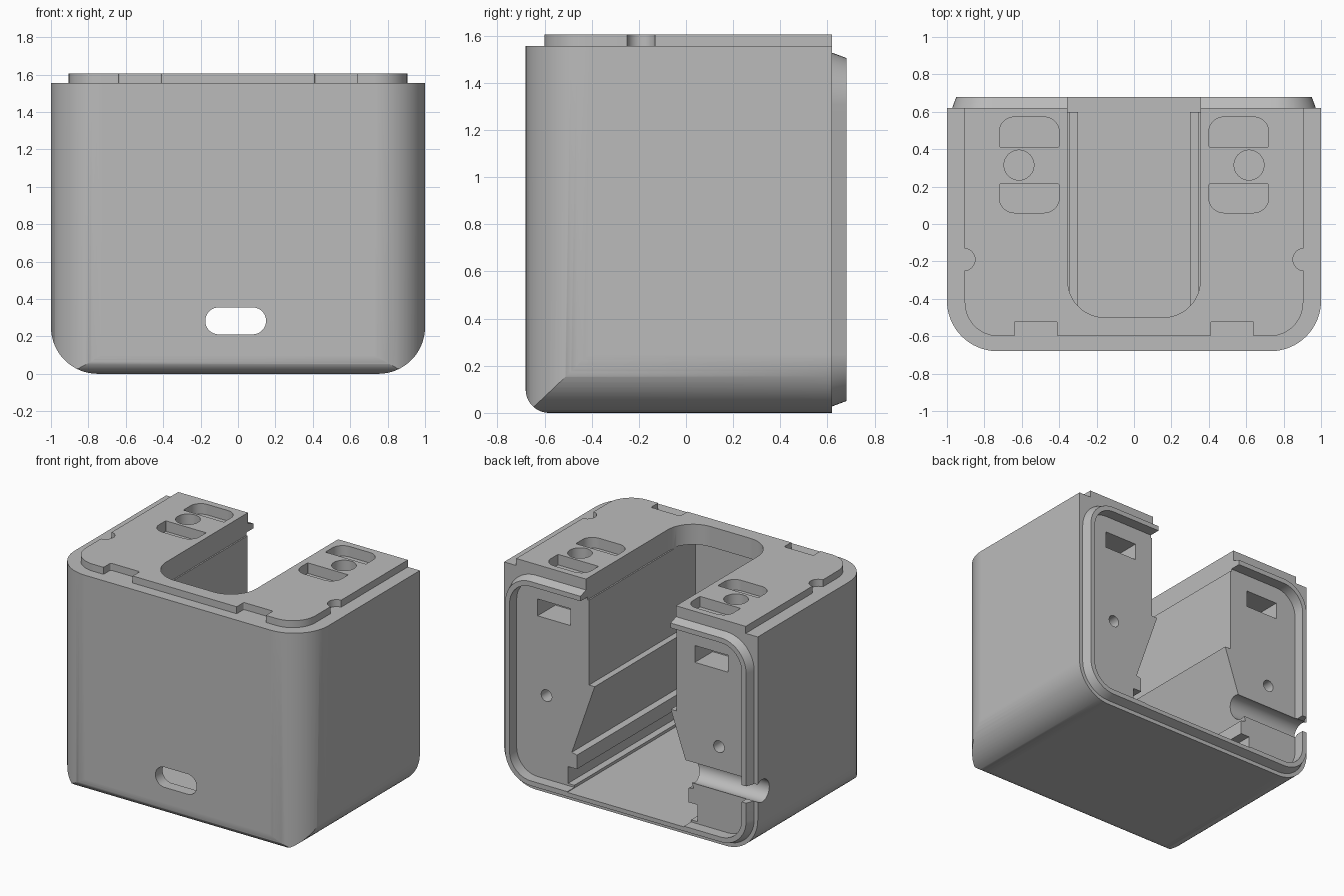
import bpy, bmesh, math
from mathutils import Vector

if "Cube" in bpy.data.objects:
    bpy.data.objects.remove(bpy.data.objects["Cube"], do_unlink=True)

grey = bpy.data.materials.new("plain_grey")
grey.use_nodes = True
grey.diffuse_color = (0.5, 0.5, 0.5, 1)
grey.node_tree.nodes["Principled BSDF"].inputs["Base Color"].default_value = (0.5, 0.5, 0.5, 1)


def rounded(u0, u1, v0, v1, radii, steps=12):
    """Rectangle outline; radii for corners low-left, low-right, up-right, up-left."""
    corners = [(u0, v0, 1, 1), (u1, v0, -1, 1), (u1, v1, -1, -1), (u0, v1, 1, -1)]
    pts = []
    for i, ((u, v, su, sv), r) in enumerate(zip(corners, radii)):
        if r == 0:
            pts.append((u, v))
            continue
        for k in range(steps + 1):
            a = math.pi * (1 + i / 2) + math.pi / 2 * k / steps
            pts.append((u + su * r + r * math.cos(a), v + sv * r + r * math.sin(a)))
    return pts


def circle(u, v, r, n=32):
    return [(u + r * math.cos(math.tau * k / n), v + r * math.sin(math.tau * k / n)) for k in range(n)]


def prism(name, axis, start, end, outline, end_outline=None):
    """Solid between an outline at start and one at end along an axis."""
    place = {"x": lambda u, v, t: (t, u, v), "y": lambda u, v, t: (u, t, v),
             "z": lambda u, v, t: (u, v, t)}[axis]
    bm = bmesh.new()
    a = [bm.verts.new(place(u, v, start)) for u, v in outline]
    b = [bm.verts.new(place(u, v, end)) for u, v in (end_outline or outline)]
    bm.faces.new(a)
    bm.faces.new(b)
    for i in range(len(a)):
        j = (i + 1) % len(a)
        bm.faces.new((a[i], a[j], b[j], b[i]))
    bmesh.ops.recalc_face_normals(bm, faces=bm.faces)
    mesh = bpy.data.meshes.new(name)
    bm.to_mesh(mesh)
    bm.free()
    mesh.materials.append(grey)
    obj = bpy.data.objects.new(name, mesh)
    bpy.context.collection.objects.link(obj)
    return obj


def combine(target, tool, operation="DIFFERENCE"):
    mod = target.modifiers.new("combine", "BOOLEAN")
    mod.operation, mod.solver, mod.object = operation, "EXACT", tool
    bpy.context.view_layer.update()
    result = bpy.data.meshes.new_from_object(target.evaluated_get(bpy.context.evaluated_depsgraph_get()))
    target.modifiers.clear()
    target.data = result
    bpy.data.objects.remove(tool, do_unlink=True)


def cut(axis, start, end, outline):
    combine(housing, prism("cutter", axis, start, end, outline))


def inset(d):
    """Back outline of the housing, shrunk by d."""
    return rounded(d - 1, 1 - d, d, 1.555 - d, [0.25 - d] * 4)


# Housing shell: three rounded profiles intersected
housing = prism("housing", "z", 0, 1.555, rounded(-1, 1, -0.68, 0.62, (0.27, 0.27, 0, 0), 16))
combine(housing, prism("front_profile", "y", -1, 1, rounded(-1, 1, 0, 2, (0.25, 0.25, 0, 0), 16)), "INTERSECT")
combine(housing, prism("side_profile", "x", -2, 2, rounded(-0.68, 1, 0, 2, (0.1, 0, 0, 0))), "INTERSECT")

# Raised top plate
plate = prism("top_plate", "z", 1.5, 1.605, rounded(-0.905, 0.905, -0.6, 0.62, (0.18, 0.18, 0, 0)))
combine(housing, plate, "UNION")

# Tapered rim on the back, with a recessed panel inside it
combine(housing, prism("back_rim", "y", 0.58, 0.68, inset(0.013), inset(0.05)), "UNION")
cut("y", 0.6, 0.8, inset(0.085))

# Open slot in the top
cut("z", 1.45, 1.8, rounded(-0.355, 0.355, -0.5, 0.8, (0.2, 0.2, 0, 0)))

# Inner cavity with ledges, sloping walls and a rail groove at the floor
half = [(0.345, 1.46), (0.345, 0.845), (0.3, 0.845), (0.48, 0.33), (0.44, 0.32), (0.44, 0.22),
        (0.51, 0.22), (0.51, 0.1), (0.46, 0.1), (0.46, 0.08)]
cut("y", -0.6, 0.7, half + [(-u, v) for u, v in reversed(half)])

# Oblong port through the front
cut("y", -0.8, -0.5, rounded(-0.175, 0.15, 0.211, 0.355, [0.0718] * 4))

# Cable channel across the back on one side
cut("x", -1.1, -0.3, circle(0.57, 0.44, 0.08))
cut("x", -1.1, -0.3, rounded(0.57, 0.8, 0.38, 0.5, [0] * 4))

# Details repeated on both sides
for s in (-1, 1):
    def span(a, b):
        return sorted((s * a, s * b))
    # Top pockets and round socket
    cut("z", 1.53, 1.8, rounded(*span(0.4, 0.72), 0.06, 0.213, (0.08, 0.08, 0.005, 0.005)))
    cut("z", 1.53, 1.8, rounded(*span(0.4, 0.72), 0.413, 0.572, (0.005, 0.005, 0.08, 0.08)))
    cut("z", 1.5, 1.8, circle(s * 0.615, 0.315, 0.08))
    # Plate notches at the front and sides
    cut("z", 1.555, 1.8, rounded(*span(0.41, 0.64), -0.64, -0.52, (0, 0, 0.01, 0.01)))
    cut("z", 1.555, 1.8, circle(s * 0.91, -0.19, 0.06))
    # Window and screw hole in the back panel
    cut("y", 0.4, 0.8, rounded(*span(0.49, 0.75), 1.23, 1.35, [0] * 4))
    cut("y", 0.45, 0.8, circle(s * 0.68, 0.68, 0.042))

# Smooth curves with crisp edges
bpy.ops.object.select_all(action="DESELECT")
housing.select_set(True)
bpy.context.view_layer.objects.active = housing
bpy.ops.object.shade_smooth_by_angle(angle=math.radians(30))
weighted = housing.modifiers.new("even_normals", "WEIGHTED_NORMAL")
weighted.keep_sharp = True
